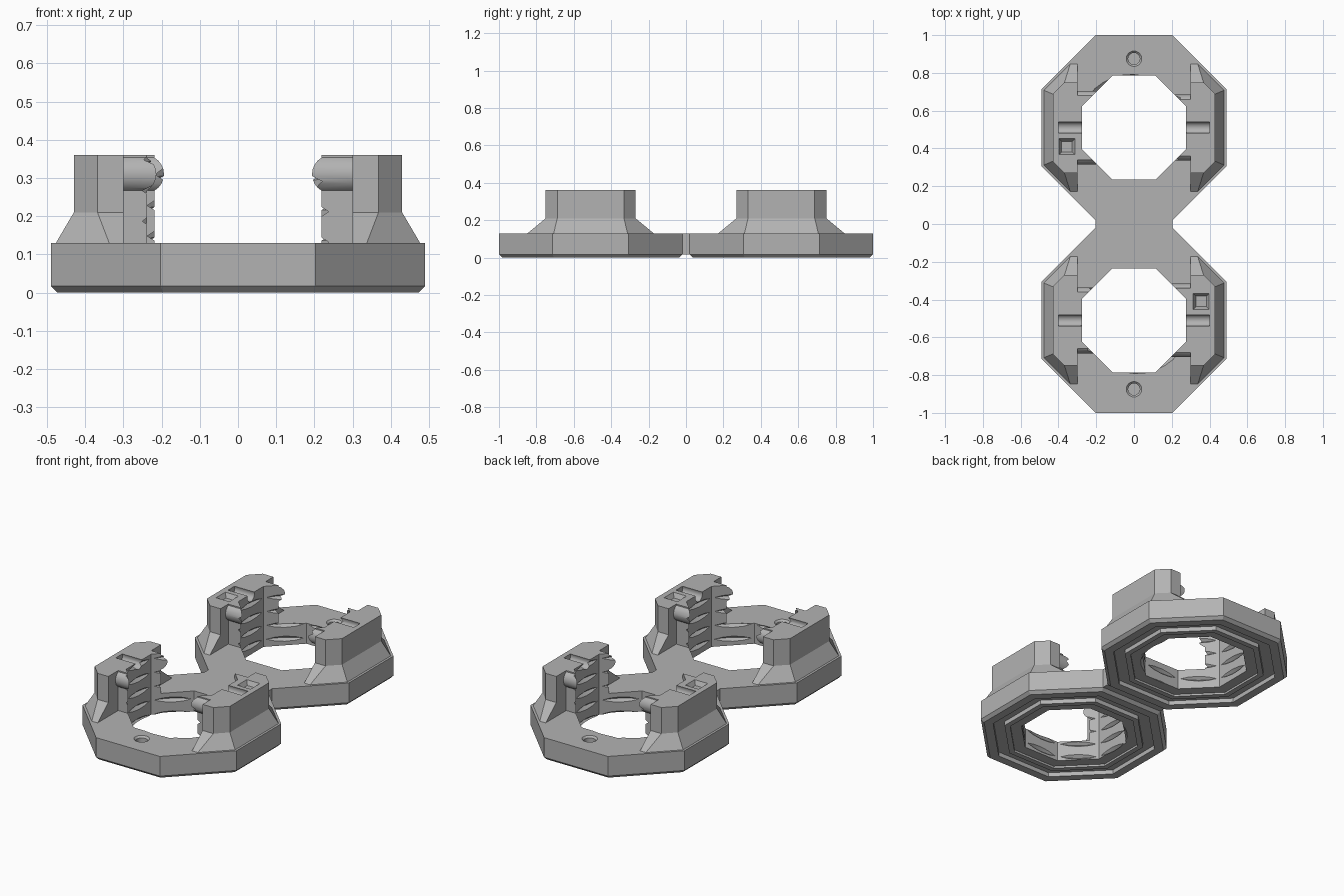
import bpy, bmesh, math
from mathutils import Matrix, Vector

cube = bpy.data.objects.get("Cube")
if cube:
    bpy.data.objects.remove(cube, do_unlink=True)

C = 0.51                       # ring centre distance
TAN = math.tan(math.pi / 8)
TOP, DECK = 0.36, 0.13

grey = bpy.data.materials.new("plain_grey")
grey.use_nodes = True
GREY = (0.45, 0.45, 0.45, 1)
grey.diffuse_color = GREY
grey.node_tree.nodes["Principled BSDF"].inputs["Base Color"].default_value = GREY


def finish(bm, name, helper=False):
    bmesh.ops.recalc_face_normals(bm, faces=bm.faces)
    mesh = bpy.data.meshes.new(name)
    bm.to_mesh(mesh)
    bm.free()
    ob = bpy.data.objects.new(name, mesh)
    bpy.context.collection.objects.link(ob)
    mesh.materials.append(grey)
    ob.hide_render = helper
    return ob


def loft(bm, loops, closed=False):
    """Skin equal-length point loops; cap the ends unless closed."""
    rows = [[bm.verts.new(p) for p in loop] for loop in loops]
    n = len(rows[0])
    pairs = list(zip(rows, rows[1:])) + ([(rows[-1], rows[0])] if closed else [])
    for a, b in pairs:
        for i in range(n):
            j = (i + 1) % n
            bm.faces.new((a[i], a[j], b[j], b[i]))
    if not closed:
        bm.faces.new(rows[0])
        bm.faces.new(rows[-1])


def octagon(apothem, z):
    r = apothem / math.cos(math.pi / 8)
    return [(r * math.cos((i + .5) * math.pi / 4), r * math.sin((i + .5) * math.pi / 4), z)
            for i in range(8)]


def box(bm, x0, x1, y0, y1, z0, z1):
    loft(bm, [[(x0, y0, z), (x1, y0, z), (x1, y1, z), (x0, y1, z)] for z in (z0, z1)])


def rod(bm, r, x0, x1, y, z, n=24):
    ang = [math.tau * i / n for i in range(n)]
    loft(bm, [[(x, y + r * math.cos(a), z + r * math.sin(a)) for a in ang] for x in (x0, x1)])


def boolean(ob, cutter, op):
    mod = ob.modifiers.new(op.lower(), 'BOOLEAN')
    mod.operation, mod.object, mod.solver = op, cutter, 'EXACT'
    bpy.context.view_layer.objects.active = ob
    bpy.ops.object.modifier_apply(modifier=mod.name)
    bpy.data.objects.remove(cutter, do_unlink=True)


# Octagonal ring with chamfered foot and grooved underside
bm = bmesh.new()
profile = [(.49, DECK), (.49, .017), (.473, 0), (.425, 0), (.425, .025), (.365, .025),
           (.365, 0), (.335, 0), (.335, .012), (.275, .012), (.275, DECK)]
loft(bm, [octagon(a, z) for a, z in profile], closed=True)
ring = finish(bm, "ring")


def make_arm(name, side, half):
    """Upright jaw on one side of the ring."""
    # flared outer shell, sliced by the end plane
    bm = bmesh.new()
    loops = []
    for a, yc, z in ((.477, .337, .1), (.477, .337, DECK), (.43, .24, .21), (.43, .24, TOP)):
        diag = a * math.sqrt(2)
        corner = (max(diag - yc, .336), yc)
        half_y = a * TAN
        pts = [(.3, yc), corner, (a, half_y)]
        loops.append([(x, y, z) for x, y in pts] + [(x, -y, z) for x, y in reversed(pts)])
    loft(bm, loops)
    arm = finish(bm, name)
    # inner block with rounded lips
    bm = bmesh.new()
    box(bm, .15, .335, -half + .025, half - .025, .1, TOP)
    block = finish(bm, "inner_block", True)
    for s in (-1, 1):
        bm = bmesh.new()
        rod(bm, .05, .15, .335, s * (half - .05), TOP - .05)
        boolean(block, finish(bm, "lip", True), 'UNION')
    boolean(arm, block, 'UNION')
    # octagonal bore
    bm = bmesh.new()
    loft(bm, [octagon(.275, -.1), octagon(.275, .5)])
    boolean(arm, finish(bm, "bore", True), 'DIFFERENCE')
    # round channel across the top
    bm = bmesh.new()
    rod(bm, .032, .2, .4, 0, TOP - .012)
    boolean(arm, finish(bm, "channel", True), 'DIFFERENCE')
    if side < 0:
        # rotate so the arm sits on the other side, then sink the square marker
        arm.data.transform(Matrix.Rotation(math.pi, 4, 'Z'))
        bm = bmesh.new()
        loft(bm, [[(-.355 + sx * h, -.1 + sy * h, z) for sx, sy in ((-1, -1), (1, -1), (1, 1), (-1, 1))]
                  for h, z in ((.028, TOP - .025), (.042, TOP), (.042, TOP + .02))])
        boolean(arm, finish(bm, "marker", True), 'DIFFERENCE')
    return arm


for side, half, name in ((1, .175, "plain_arm"), (-1, .195, "marked_arm")):
    boolean(ring, make_arm(name, side, half), 'UNION')

# Helical thread cut into the bore
bm = bmesh.new()
loops = []
STEPS, PITCH = 32, .08
for i in range(6 * STEPS + 1):
    a = math.tau * i / STEPS
    z = -.06 + PITCH * i / STEPS
    loops.append([(r * math.cos(a), r * math.sin(a), z + dz)
                  for r, dz in ((.255, -.032), (.293, 0), (.255, .032))])
loft(bm, loops)
boolean(ring, finish(bm, "thread", True), 'DIFFERENCE')

# Countersunk pin hole in the outer end
bm = bmesh.new()
loft(bm, [[(r * math.cos(math.tau * i / 24), .365 + r * math.sin(math.tau * i / 24), z)
           for i in range(24)] for r, z in ((.031, .08), (.031, .12), (.041, DECK), (.041, .16))])
boolean(ring, finish(bm, "pin_hole", True), 'DIFFERENCE')

# Two rings, the second turned half way round
ring.name = "back_ring"
front = ring.copy()
front.data = ring.data.copy()
front.name = "front_ring"
bpy.context.collection.objects.link(front)
ring.data.transform(Matrix.Translation((0, C, 0)))
front.data.transform(Matrix.Translation((0, -C, 0)) @ Matrix.Rotation(math.pi, 4, 'Z'))

# Bridge joining the rings
bm = bmesh.new()
box(bm, -.203, .203, -.021, .021, .017, DECK)
bridge = finish(bm, "bridge")

for ob in (ring, front, bridge):
    bpy.ops.object.select_all(action='DESELECT')
    ob.select_set(True)
    bpy.context.view_layer.objects.active = ob
    bpy.ops.object.shade_smooth_by_angle(angle=math.radians(25))
